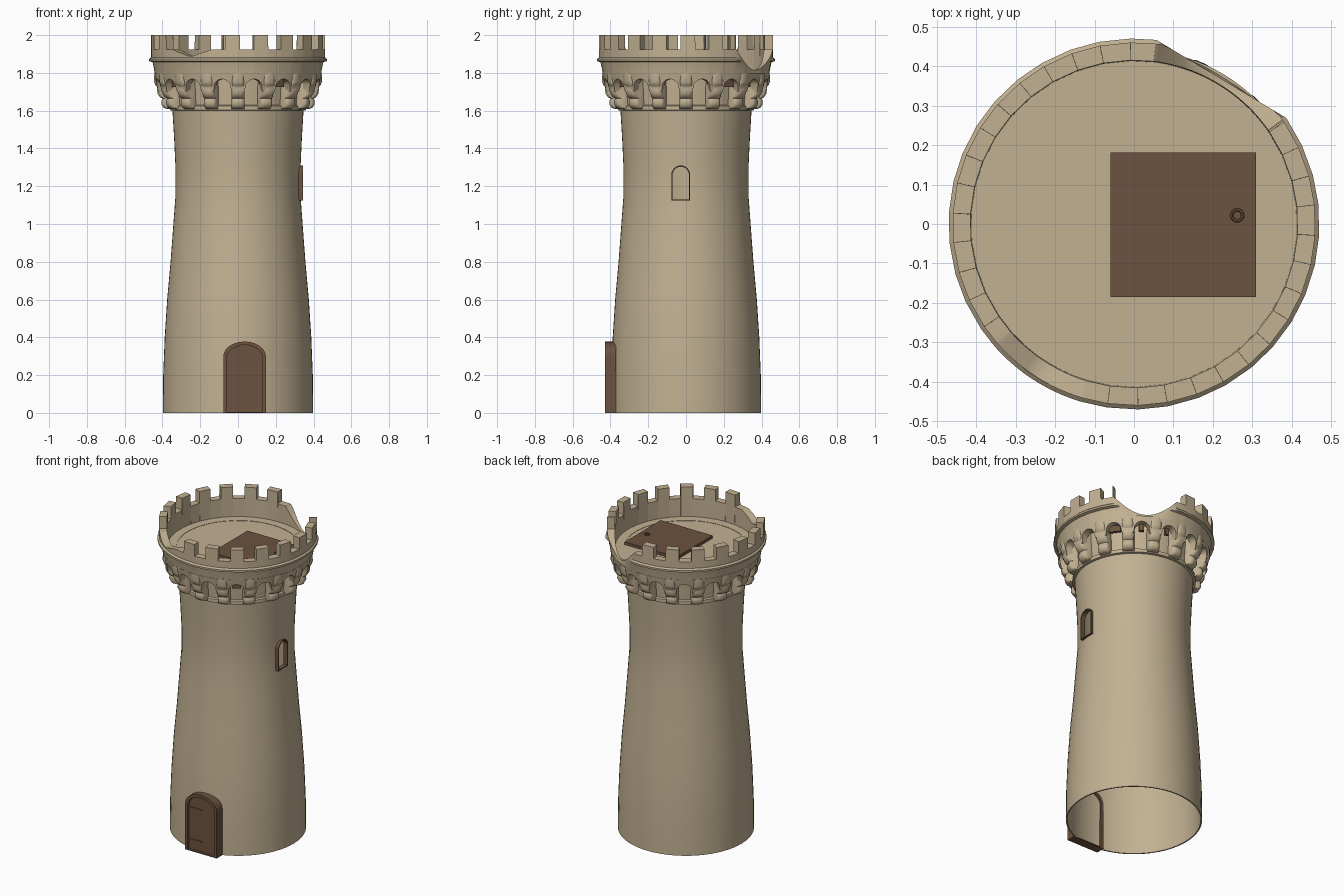
import bpy, bmesh, math
from math import sin, cos, pi, radians

if "Cube" in bpy.data.objects:
    bpy.data.objects.remove(bpy.data.objects["Cube"])


def material(name, rgb):
    m = bpy.data.materials.new(name)
    m.diffuse_color = (*rgb, 1)
    m.use_nodes = True
    m.node_tree.nodes["Principled BSDF"].inputs["Base Color"].default_value = m.diffuse_color
    return m


STONE = material("sandstone", (0.54, 0.44, 0.29))
WOOD = material("brown_wood", (0.15, 0.085, 0.05))


def make(name, verts, faces, mat, smooth=None):
    me = bpy.data.meshes.new(name)
    me.from_pydata(verts, [], faces)
    bm = bmesh.new()
    bm.from_mesh(me)
    bmesh.ops.recalc_face_normals(bm, faces=bm.faces)
    bm.to_mesh(me)
    bm.free()
    me.materials.append(mat)
    ob = bpy.data.objects.new(name, me)
    bpy.context.collection.objects.link(ob)
    if smooth:
        bpy.ops.object.select_all(action='DESELECT')
        ob.select_set(True)
        bpy.context.view_layer.objects.active = ob
        bpy.ops.object.shade_smooth_by_angle(angle=radians(smooth))
    return ob


def sweep(name, angles, profile, mat, smooth=None):
    """Closed ring: profile(angle in degrees) gives a closed (r, z) loop."""
    verts, faces = [], []
    for a in angles:
        p = profile(a)
        n = len(p)
        verts += [(r * cos(radians(a)), r * sin(radians(a)), z) for r, z in p]
    m = len(angles)
    for i in range(m):
        j = (i + 1) % m
        for k in range(n):
            l = (k + 1) % n
            faces.append((i * n + k, j * n + k, j * n + l, i * n + l))
    return make(name, verts, faces, mat, smooth)


def arch(w, h, rise, z0=0.0, n=12):
    """Arched outline as (u, z) points."""
    pts = [(-w / 2, z0), (w / 2, z0)]
    return pts + [(w / 2 * cos(pi * i / n), z0 + h - rise + rise * sin(pi * i / n))
                  for i in range(n + 1)]


def prism(name, pts, place, d0, d1, mat):
    n = len(pts)
    verts = [place(u, z, d) for d in (d0, d1) for u, z in pts]
    faces = [tuple(range(n)), tuple(range(n, 2 * n))]
    faces += [(i, (i + 1) % n, n + (i + 1) % n, n + i) for i in range(n)]
    return make(name, verts, faces, mat)


def frame(name, outer, inner, place, d0, d1, mat):
    n = len(outer)
    verts = [place(u, z, d) for pts, d in
             ((outer, d0), (outer, d1), (inner, d1), (inner, d0)) for u, z in pts]
    faces = [(s * n + i, s * n + (i + 1) % n, (s + 1) % 4 * n + (i + 1) % n, (s + 1) % 4 * n + i)
             for s in range(4) for i in range(n)]
    return make(name, verts, faces, mat)


def on_right(u, z, d):
    return (d, -0.028 + u, z)


def on_front(u, z, d):
    return (0.035 + u, -d, z)


# hollow tower body with a window hole
outer = [(0.398, 0), (0.396, 0.2), (0.388, 0.4), (0.375, 0.6), (0.357, 0.8), (0.342, 1.0),
         (0.331, 1.15), (0.331, 1.3), (0.338, 1.45), (0.347, 1.6), (0.36, 1.603),
         (0.36, 1.625), (0.35, 1.63), (0.362, 1.805)]
inner = [(r - 0.008, z) for r, z in outer if z not in (1.603, 1.625)][::-1]
body = sweep("tower_body", [i * 5.625 for i in range(64)], lambda a: outer + inner, STONE, 35)
cutter = prism("window_cutter", arch(0.088, 0.175, 0.044, 1.13), on_right, 0.25, 0.4, STONE)
mod = body.modifiers.new("window_hole", 'BOOLEAN')
mod.object = cutter
mod.solver = 'EXACT'
bpy.context.view_layer.objects.active = body
bpy.ops.object.modifier_apply(modifier=mod.name)
bpy.data.objects.remove(cutter)
frame("window_frame", arch(0.10, 0.185, 0.05, 1.125), arch(0.087, 0.172, 0.044, 1.131),
      on_right, 0.315, 0.343, WOOD)

# arched band between the corbels
BAYS, BAY = 16, 22.5


def arch_band(a):
    u = (a % BAY - BAY / 2) / (BAY / 2)      # -1..1 across one bay
    t = abs(u) / 0.58
    low = 1.715 + 0.052 * math.sqrt(max(0, 1 - t * t)) if t < 1 else 1.70
    return [(0.39, low), (0.424 + (low - 1.70) * 0.2, low), (0.443, 1.80), (0.39, 1.80)]


sweep("arch_band", [i * BAY / 24 for i in range(BAYS * 24)], arch_band, STONE, 30)

# scrolled corbels
scroll = [(0.335, 1.61), (0.378, 1.61), (0.396, 1.617), (0.406, 1.635), (0.404, 1.655),
          (0.400, 1.665), (0.414, 1.672), (0.426, 1.69), (0.428, 1.712), (0.426, 1.724),
          (0.438, 1.735), (0.445, 1.755), (0.443, 1.80), (0.335, 1.80)]
verts, faces = [], []
n = len(scroll)
slices = ((-0.034, 0.016), (-0.028, 0.005), (-0.014, 0), (0.014, 0), (0.028, 0.005), (0.034, 0.016))
for k in range(BAYS):
    t = radians(k * BAY)
    b = len(verts)
    # slices give each corbel a rounded front
    for s, shrink in slices:
        for r, z in scroll:
            r = r - shrink if r > 0.34 else r
            verts.append((r * cos(t) - s * sin(t), r * sin(t) + s * cos(t), z))
    m = len(slices) - 1
    faces += [tuple(range(b, b + n)), tuple(range(b + m * n, b + m * n + n))]
    faces += [(b + s * n + i, b + s * n + (i + 1) % n, b + (s + 1) * n + (i + 1) % n,
               b + (s + 1) * n + i) for s in range(m) for i in range(n)]
make("corbels", verts, faces, STONE, 50)

# wooden shutters behind a few of the arches
for a, w in ((33.75, 0.035), (56.25, 0.015), (78.75, 0.012), (-56.25, 0.025), (-146.25, 0.025)):
    t = radians(a)
    prism("arch_shutter", [(-w, 1.725), (w, 1.725), (w, 1.768), (-w, 1.768)],
          lambda u, z, d: (d * cos(t) - u * sin(t), d * sin(t) + u * cos(t), z),
          0.385, 0.402, WOOD)

# battlement ring with merlons and two broken stretches
MERLONS, FIRST, HALF = 19, 1.2, 4.9
STEP = 360 / MERLONS


def battlement(a):
    a = (a + 180) % 360 - 180
    off = (a - FIRST + STEP / 2) % STEP - STEP / 2
    top = 2.0 if abs(off) < HALF else 1.925
    limit = 1.0
    d = abs(a - 59) / 24
    if d < 1:                                    # big breach at the back right
        top = min(top, 1.815 + 0.11 * d ** 2)
        limit = 0.43 / cos(radians(a - 59))
    d = abs(a + 123) / 16
    if d < 1:                                    # chipped stretch at the front left
        top = min(top, 1.885 + 0.04 * d)
    loop = [(0.36, 1.785), (0.44, 1.785), (0.445, 1.82), (0.453, 1.857), (0.471, 1.862),
            (0.471, 1.873), (0.461, 1.882), (0.461, top), (0.416, top), (0.414, 1.81),
            (0.36, 1.81)]
    return [(min(r, limit) if z > 1.79 else r, min(z, top)) for r, z in loop]


angles = [34.9, 35.1, 82.9, 83.1, -139.1, -138.9, -107.1, -106.9]
for k in range(MERLONS):
    c = FIRST + k * STEP
    angles += [c + s * (HALF + e) for s in (-1, 1) for e in (-0.03, 0.03)]
angles += [36 + 3 * i for i in range(16)] + [-137 + 4 * i for i in range(8)]
angles = sorted({round(a % 360, 3) for a in angles})
sweep("battlement", angles, battlement, STONE, 25)

# roof floor
ring = [(0.425 * cos(i * pi / 32), 0.425 * sin(i * pi / 32)) for i in range(64)]
make("roof_floor", [(x, y, z) for z in (1.79, 1.808) for x, y in ring],
     [tuple(range(64)), tuple(range(64, 128))] +
     [(i, (i + 1) % 64, 64 + (i + 1) % 64, 64 + i) for i in range(64)], STONE)

# trapdoor with ring handle
prism("trapdoor", [(-0.06, 1.806), (0.31, 1.806), (0.31, 1.826), (-0.06, 1.826)],
      lambda u, z, d: (u, d, z), -0.185, 0.182, WOOD)
bpy.ops.mesh.primitive_torus_add(major_radius=0.014, minor_radius=0.004, major_segments=20,
                                 minor_segments=6, location=(0.262, 0.022, 1.828))
handle = bpy.context.object
handle.name = "trapdoor_ring"
handle.data.materials.append(WOOD)

# front door: frame, leaf and hinge straps
frame("door_frame", arch(0.226, 0.378, 0.08), arch(0.19, 0.354, 0.07, 0.006),
      on_front, 0.37, 0.428, WOOD)
prism("door_leaf", arch(0.194, 0.355, 0.07, 0.004), on_front, 0.398, 0.412, WOOD)
for z in (0.065, 0.27):
    prism("hinge_strap", [(-0.094, z), (0.0, z), (0.0, z + 0.007), (-0.094, z + 0.007)],
          on_front, 0.411, 0.416, WOOD)
